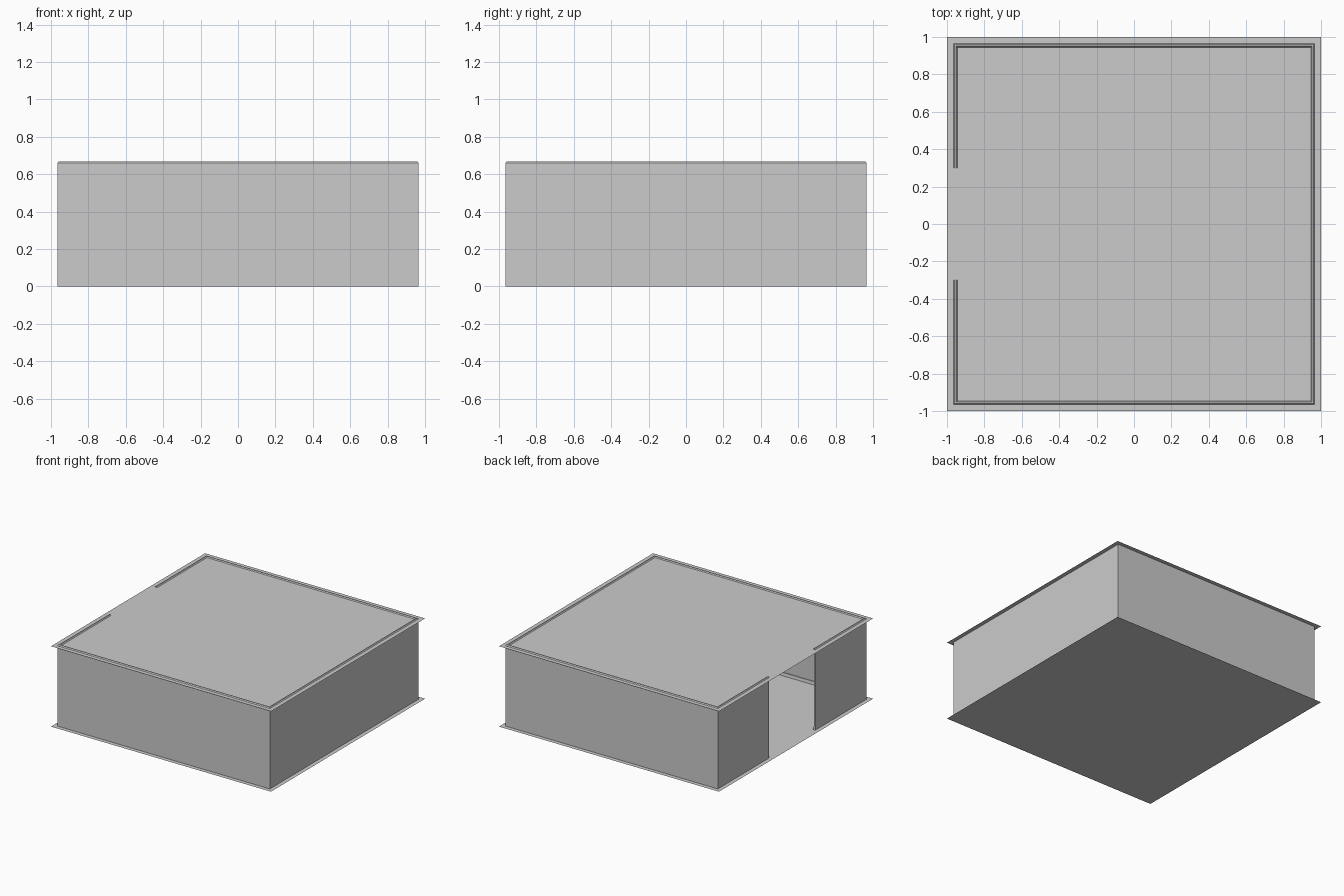
import bpy, bmesh

if "Cube" in bpy.data.objects:
    bpy.data.objects.remove(bpy.data.objects["Cube"])

T, H = 0.01, 0.66      # wall thickness, ceiling height
OUT, GAP = 0.965, 0.30  # outer wall face, half width of doorway


def finish(name, bm):
    bmesh.ops.recalc_face_normals(bm, faces=bm.faces)
    mesh = bpy.data.meshes.new(name)
    bm.to_mesh(mesh)
    bm.free()
    obj = bpy.data.objects.new(name, mesh)
    bpy.context.collection.objects.link(obj)
    return obj


def sheet(name, z):
    bm = bmesh.new()
    bmesh.ops.create_grid(bm, x_segments=1, y_segments=1, size=1)
    bmesh.ops.translate(bm, verts=bm.verts, vec=(0, 0, z))
    return finish(name, bm)


def sweep(name, profile):
    """Sweep a (distance, height) profile round the room, leaving the doorway open."""
    bm = bmesh.new()
    stops = [(-1, None, -GAP), (-1, -1, 0), (1, -1, 0), (1, 1, 0), (-1, 1, 0), (-1, None, GAP)]
    rings = []
    for sx, sy, y in stops:
        rings.append([bm.verts.new((sx * d, y if sy is None else sy * d, z)) for d, z in profile])
    n = len(profile)
    for a, b in zip(rings, rings[1:]):
        for i in range(n):
            j = (i + 1) % n
            bm.faces.new((a[i], a[j], b[j], b[i]))
    bm.faces.new(rings[0])
    bm.faces.new(rings[-1])
    return finish(name, bm)


# Floor and ceiling sheets overhang the walls
sheet("floor", 0)
sheet("ceiling", H)

# Thin walls with a doorway on the left side
sweep("walls", [(OUT, 0), (OUT, H), (OUT - T, H), (OUT - T, 0)])

# Low tapered ridge above the ceiling, following the walls
sweep("roof_ridge", [(OUT, H), (OUT - 0.006, H + 0.008), (OUT - 0.014, H + 0.008), (OUT - 0.02, H)])

# Slim skirting inside the room
sweep("skirting", [(OUT - T, 0), (OUT - T, 0.025), (OUT - T - 0.006, 0.025), (OUT - T - 0.01, 0)])
